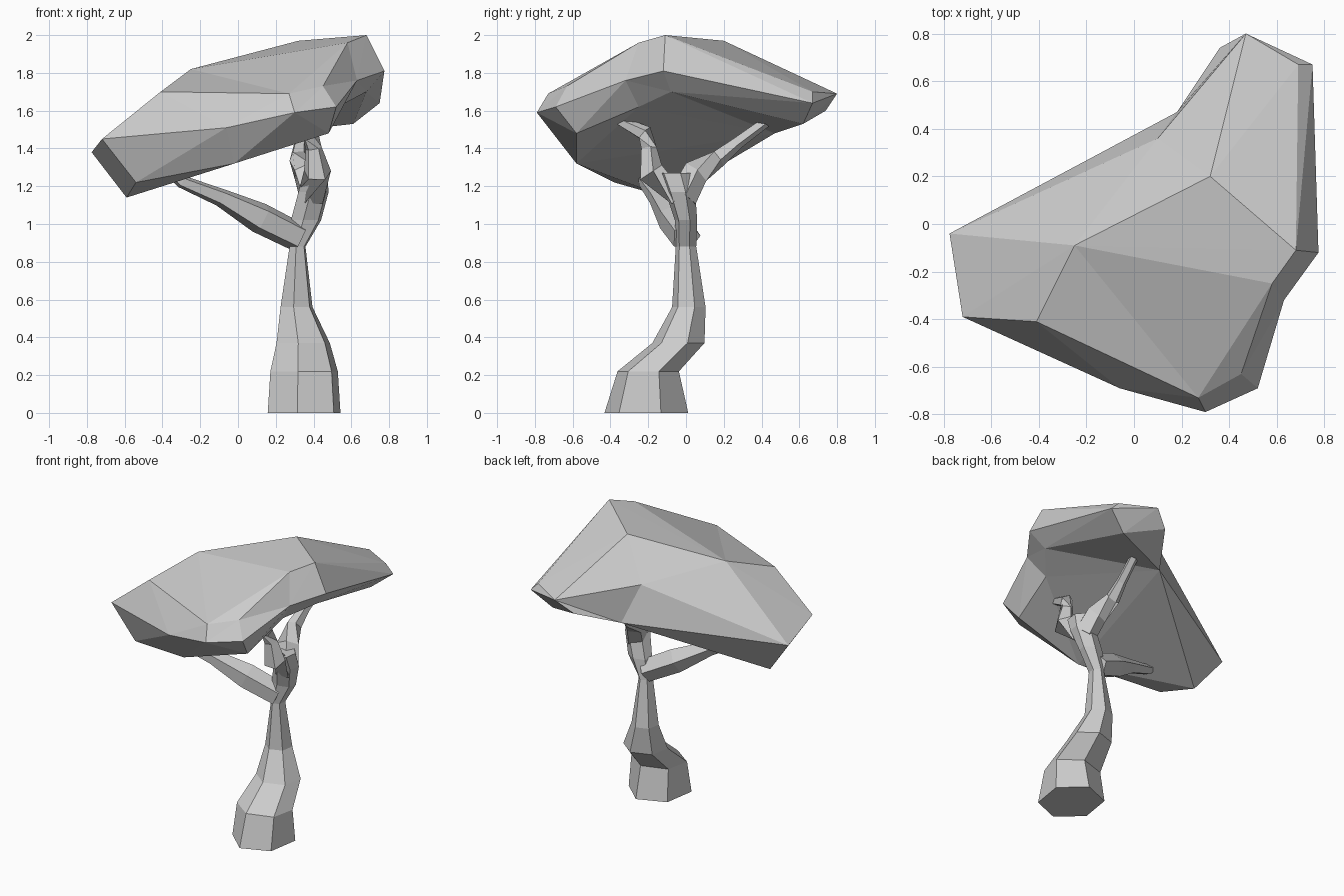
import bpy, math
from mathutils import Vector
from mathutils.geometry import delaunay_2d_cdt

if "Cube" in bpy.data.objects:
    bpy.data.objects.remove(bpy.data.objects["Cube"])


def make_object(name, verts, faces):
    mesh = bpy.data.meshes.new(name)
    mesh.from_pydata(verts, [], faces)
    mesh.validate()
    obj = bpy.data.objects.new(name, mesh)
    bpy.context.collection.objects.link(obj)
    return obj


def skin_faces(rings, n):
    faces = [tuple(reversed(range(n)))]
    for r in range(rings - 1):
        for k in range(n):
            a, b = r * n + k, r * n + (k + 1) % n
            faces.append((a, b, b + n, a + n))
    faces.append(tuple((rings - 1) * n + k for k in range(n)))
    return faces


def loft(name, rings, n, turn):
    """Level rings given as centre x, y, z and half widths x, y."""
    verts = []
    for x, y, z, rx, ry in rings:
        for k in range(n):
            a = turn + math.tau * k / n
            verts.append((x + rx * math.cos(a), y + ry * math.sin(a), z))
    return make_object(name, verts, skin_faces(len(rings), n))


def limb(name, path, n=5):
    """Tapering tube along points given as x, y, z, radius."""
    pts = [Vector(p[:3]) for p in path]
    verts = []
    for i, p in enumerate(pts):
        d = (pts[min(i + 1, len(pts) - 1)] - pts[max(i - 1, 0)]).normalized()
        side = d.cross(Vector((0.3, 0.9, 0.1))) if abs(d.y) < 0.7 else d.cross(Vector((1, 0, 0)))
        side.normalize()
        up = d.cross(side)
        for k in range(n):
            a = math.tau * k / n
            verts.append(p + path[i][3] * (side * math.cos(a) + up * math.sin(a)))
    return make_object(name, verts, skin_faces(len(pts), n))


def cap(rim, inner, ridges, flip):
    """Facet the area inside the rim through the inner points."""
    pts, n = rim + inner, len(rim)
    edges = [(i, (i + 1) % n) for i in range(n)] + [(a, b) for a, b in ridges]
    res = delaunay_2d_cdt([Vector(p[:2]) for p in pts], edges, [list(range(n))], 1, 1e-5)
    tris = []
    for f in res[2]:
        ids = [res[3][v][0] for v in f]
        tris.append(tuple(reversed(ids)) if flip else tuple(ids))
    return tris


# Canopy: one rim, a faceted crown above it and a faceted underside below it
rim = [(-.775, -.04, 1.38), (-.72, -.39, 1.45), (-.06, -.69, 1.51), (.30, -.79, 1.59),
       (.52, -.69, 1.62), (.63, -.32, 1.76), (.775, -.12, 1.81), (.75, .67, 1.64),
       (.47, .80, 1.69), (.36, .74, 1.60), (.18, .47, 1.48)]
crown = [(-.25, -.09, 1.82), (.32, .20, 1.97), (.68, -.11, 2.0), (.58, -.25, 1.96),
         (-.41, -.41, 1.70), (.45, -.63, 1.73), (.27, -.73, 1.69), (.10, .36, 1.73),
         (.69, .67, 1.70)]
under = [(-.59, -.10, 1.14), (-.54, -.38, 1.22), (-.02, -.58, 1.32), (.48, -.58, 1.48),
         (.53, -.25, 1.62), (.68, -.08, 1.70), (.61, .62, 1.53)]
n = len(rim)
top_ridges = [(n + a, n + b) for a, b in
              [(0, 1), (1, 2), (2, 3), (3, 5), (5, 6), (0, 4), (2, 8), (0, 2), (4, 6), (1, 7)]]
top_ridges += [(0, n), (0, n + 7), (n + 8, 8), (n + 7, 8), (n, 1)]
low_ridges = [(n + a, n + a + 1) for a in range(6)]
faces = cap(rim, crown, top_ridges, False)
shift = len(crown)
for f in cap(rim, under, low_ridges, True):
    faces.append(tuple(v if v < n else v + shift for v in f))
make_object("canopy", rim + crown + under, faces)

# Trunk: flared foot leaning back, then a slim waist
loft("trunk", [(.35, -.21, 0, .205, .225), (.35, -.20, .22, .19, .165),
               (.345, -.04, .37, .15, .14), (.31, .015, .56, .09, .09),
               (.315, 0, .88, .045, .055), (.36, 0, 1.02, .085, .06),
               (.40, -.03, 1.17, .085, .08), (.41, -.06, 1.27, .065, .09)], 6, 0.35)

# Branches: long one to the left, one forward, one back
limb("left_branch", [(.32, 0, .93, .08), (.12, -.07, 1.03, .085), (-.09, -.15, 1.14, .05),
                     (-.30, -.22, 1.225, .035), (-.37, -.24, 1.29, .025)])
limb("front_branch", [(.40, -.04, 1.16, .08), (.42, -.19, 1.27, .075),
                      (.40, -.20, 1.40, .045), (.38, -.22, 1.48, .045), (.36, -.36, 1.55, .025)])
limb("back_branch", [(.40, -.02, 1.14, .08), (.36, .05, 1.27, .075), (.32, .17, 1.35, .05),
                     (.33, .27, 1.43, .035), (.35, .42, 1.54, .03)])
